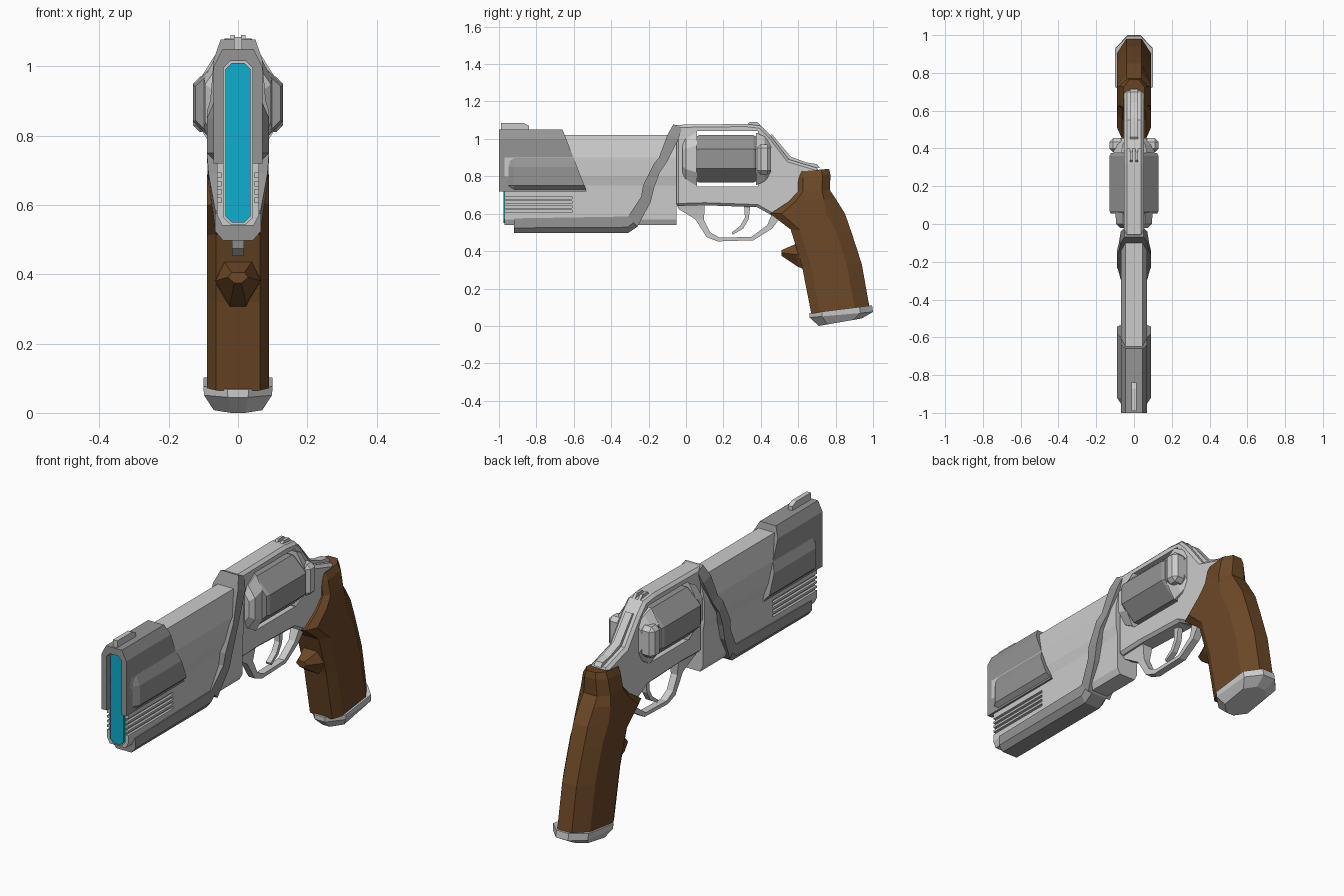
import bpy, bmesh, math
from mathutils import Vector


def material(name, rgb):
    m = bpy.data.materials.new(name)
    m.diffuse_color = (*rgb, 1)
    return m


WOOD = material("wood", (0.15, 0.065, 0.02))
GLOW = material("glow", (0.005, 0.42, 0.62))
DARK = material("dark_metal", (0.3, 0.3, 0.3))


def loft(name, rings, mat=None, bevel=0):
    """Skin a list of equal-length point rings and cap both ends."""
    bm = bmesh.new()
    vs = [[bm.verts.new(p) for p in r] for r in rings]
    n = len(vs[0])
    for a, b in zip(vs, vs[1:]):
        for i in range(n):
            j = (i + 1) % n
            bm.faces.new((a[i], a[j], b[j], b[i]))
    bm.faces.new(vs[0])
    bm.faces.new(vs[-1])
    bmesh.ops.recalc_face_normals(bm, faces=bm.faces)
    me = bpy.data.meshes.new(name)
    bm.to_mesh(me)
    bm.free()
    ob = bpy.data.objects.new(name, me)
    bpy.context.collection.objects.link(ob)
    if mat:
        me.materials.append(mat)
    if bevel:
        m = ob.modifiers.new("bevel", 'BEVEL')
        m.width, m.segments, m.limit_method = bevel, 1, 'ANGLE'
        m.angle_limit = math.radians(50)
        apply(ob, m)
    return ob


def apply(ob, mod):
    bpy.context.view_layer.objects.active = ob
    bpy.ops.object.modifier_apply(modifier=mod.name)


def prism(name, yz, x0, x1, mat=None, bevel=0):
    """Side outline extruded across x."""
    return loft(name, [[(x, y, z) for y, z in yz] for x in (x0, x1)], mat, bevel)


def box(name, x0, x1, y0, y1, z0, z1, mat=None, bevel=0):
    return prism(name, [(y0, z0), (y1, z0), (y1, z1), (y0, z1)], x0, x1, mat, bevel)


def along_y(name, half, ends, mat=None, bevel=0):
    """Mirrored half section (x, z) lofted between functions giving y from z."""
    sec = half + [(-x, z) for x, z in reversed(half)]
    return loft(name, [[(x, f(z), z) for x, z in sec] for f in ends], mat, bevel)


def stations(name, rows, profile, mat=None):
    """Rows (y0, z0, y1, z1, half width); profile of (t along row, width factor)."""
    rings = []
    for y0, z0, y1, z1, w in rows:
        half = [(k * w, y0 + (y1 - y0) * t, z0 + (z1 - z0) * t) for t, k in profile]
        rings.append(half + [(-x, y, z) for x, y, z in reversed(half)])
    return loft(name, rings, mat)


def cut(ob, cutter):
    m = ob.modifiers.new("cut", 'BOOLEAN')
    m.operation, m.object, m.solver = 'DIFFERENCE', cutter, 'EXACT'
    apply(ob, m)


def drop(ob):
    bpy.data.objects.remove(ob, do_unlink=True)


def at(y):
    return lambda z: y


def slot(w, z0, z1, c):
    return [(w - c, z1), (w, z1 - c), (w, z0 + c), (w - c, z0)]


# Barrel and muzzle shroud
barrel = along_y("barrel", [(0.045, 1.02), (0.07, 0.90), (0.07, 0.80), (0.06, 0.75),
                            (0.06, 0.57), (0.045, 0.54)], [at(-0.97), at(-0.05)])


def shroud_back(z):
    return -0.66 + (1.05 - z) * 0.39


shroud = along_y("muzzle_shroud", [(0.045, 1.05), (0.07, 1.0), (0.07, 0.72)],
                 [at(-1), shroud_back], DARK)
for s in (-1, 1):
    sec = [(0.06, 0.92), (0.09, 0.85), (0.09, 0.75), (0.06, 0.72)]
    tip = [(0.06, 0.90), (0.07, 0.85), (0.07, 0.75), (0.06, 0.72)]
    loft("shroud_cheek", [[(s * x, -0.95, z) for x, z in tip],
                          [(s * x, -0.92, z) for x, z in sec],
                          [(s * x, shroud_back(z), z) for x, z in sec]], DARK)

# Glowing muzzle slot and side vents
cutter = along_y("slot_cutter", slot(0.042, 0.545, 1.015, 0.02), [at(-1.1), at(-0.955)])
cut(barrel, cutter)
cut(shroud, cutter)
drop(cutter)
along_y("muzzle_glow", slot(0.036, 0.55, 1.01, 0.018), [at(-0.975), at(-0.95)], GLOW)
for s in (-1, 1):
    for i in range(4):
        z = 0.607 + 0.024 * i
        c = box("vent_cutter", s * 0.048, s * 0.1, -1.0, -0.61, z, z + 0.013)
        cut(barrel, c)
        drop(c)

# Under-rail sweeping up into the frame strap
stations("under_rail", [(-0.92, 0.575, -0.92, 0.497, 0.066), (-0.31, 0.585, -0.31, 0.497, 0.066),
                        (-0.25, 0.66, -0.26, 0.53, 0.066)],
         [(0, 1), (0.65, 1), (1, 0.65)], DARK)
stations("frame_strap", [(-0.31, 0.585, -0.26, 0.53, 0.066), (-0.24, 0.69, -0.19, 0.66, 0.085),
                         (-0.23, 0.75, -0.17, 0.74, 0.09), (-0.17, 0.87, -0.14, 0.82, 0.09),
                         (-0.145, 0.90, -0.10, 0.88, 0.08), (-0.10, 1.02, -0.04, 1.0, 0.07),
                         (-0.068, 1.078, -0.02, 1.06, 0.05)], [(0, 1), (1, 1)], DARK)

# Frame with cylinder window
frame = prism("frame", [(-0.055, 0.64), (-0.055, 1.0), (-0.07, 1.075), (0.32, 1.08), (0.40, 1.07),
                        (0.45, 1.02), (0.55, 0.89), (0.70, 0.845), (0.72, 0.81), (0.65, 0.78),
                        (0.62, 0.68), (0.52, 0.59), (0.46, 0.59), (0.38, 0.635), (0.1, 0.645)],
              -0.052, 0.052, bevel=0.014)
cutter = box("window_cutter", -0.2, 0.2, 0.06, 0.385, 0.745, 1.042)
cut(frame, cutter)
drop(cutter)

# Eight-sided cylinder
ring = [(0.141 * math.sin(math.radians(22.5 + 45 * i)),
         0.893 + 0.137 * math.cos(math.radians(22.5 + 45 * i))) for i in range(8)]
loft("cylinder", [[(x * k, y, 0.893 + (z - 0.893) * k) for x, z in ring]
                  for y, k in ((0.055, 0.94), (0.07, 1), (0.36, 1), (0.375, 0.94))], DARK)


# Shields in front of and behind the cylinder
def shield(name, rows):
    loft(name, [[(sx * w * k, y, 0.893 + sz * h * m) for sx, sz, k, m in
                 ((1, 1, .6, 1), (1, 1, 1, .5), (1, -1, 1, .5), (1, -1, .6, 1),
                  (-1, -1, .6, 1), (-1, -1, 1, .5), (-1, 1, 1, .5), (-1, 1, .6, 1))]
                for y, w, h in rows])


shield("front_shield", [(-0.02, 0.075, 0.08), (0.0, 0.095, 0.11), (0.06, 0.098, 0.145)])
shield("recoil_shield", [(0.375, 0.11, 0.14), (0.42, 0.10, 0.12), (0.455, 0.07, 0.08)])
for s in (-1, 1):
    box("shield_block", s * 0.05, s * 0.13, 0.38, 0.455, 0.81, 0.97, bevel=0.02)
    # Rear sight prongs
    prism("rear_sight", [(0.32, 1.07), (0.34, 1.09), (0.38, 1.09), (0.41, 1.06)], s * 0.008, s * 0.022)

# Front sight and hammer
prism("front_sight", [(-0.99, 1.04), (-0.99, 1.085), (-0.87, 1.085), (-0.84, 1.07), (-0.84, 1.04)],
      -0.012, 0.012)
prism("hammer", [(0.42, 1.0), (0.46, 1.025), (0.56, 0.905), (0.64, 0.875), (0.70, 0.865),
                 (0.715, 0.845), (0.6, 0.83)], -0.02, 0.02)

# Trigger and guard
stations("trigger_guard", [(-0.05, 0.65, 0.10, 0.65, 0.03), (-0.04, 0.625, 0.10, 0.62, 0.025),
                           (0.05, 0.57, 0.095, 0.57, 0.018), (0.11, 0.475, 0.13, 0.50, 0.018),
                           (0.17, 0.452, 0.18, 0.472, 0.018), (0.36, 0.458, 0.35, 0.476, 0.018),
                           (0.46, 0.52, 0.435, 0.54, 0.018), (0.52, 0.60, 0.46, 0.60, 0.025)],
         [(0, 1), (1, 1)])
stations("trigger", [(0.31, 0.65, 0.345, 0.65, 0.014), (0.315, 0.58, 0.335, 0.57, 0.014),
                     (0.29, 0.535, 0.305, 0.52, 0.014), (0.245, 0.50, 0.25, 0.488, 0.014)],
         [(0, 1), (1, 1)])

# Grip, finger rest and butt cap
stations("grip", [(0.60, 0.825, 0.765, 0.84, 0.055), (0.60, 0.79, 0.772, 0.81, 0.07),
                  (0.60, 0.72, 0.77, 0.725, 0.085), (0.55, 0.665, 0.80, 0.68, 0.09),
                  (0.45, 0.60, 0.85, 0.60, 0.09), (0.56, 0.515, 0.885, 0.50, 0.09),
                  (0.62, 0.32, 0.94, 0.33, 0.09), (0.67, 0.065, 0.98, 0.105, 0.09)],
         [(0, 0.7), (0.15, 1), (0.75, 1), (1, 0.45)], WOOD)
stations("finger_rest", [(0.70, 0.46, 0.70, 0.28, 0.075), (0.58, 0.435, 0.60, 0.315, 0.065),
                         (0.51, 0.405, 0.51, 0.375, 0.03)],
         [(0, 0.6), (0.45, 1), (1, 0.35)], WOOD)
stations("butt_cap", [(0.66, 0.068, 0.995, 0.11, 0.10), (0.66, 0.045, 1.0, 0.075, 0.098),
                      (0.71, 0.0, 0.94, 0.04, 0.07)],
         [(0, 0.3), (0.2, 1), (0.8, 1), (1, 0.35)])
